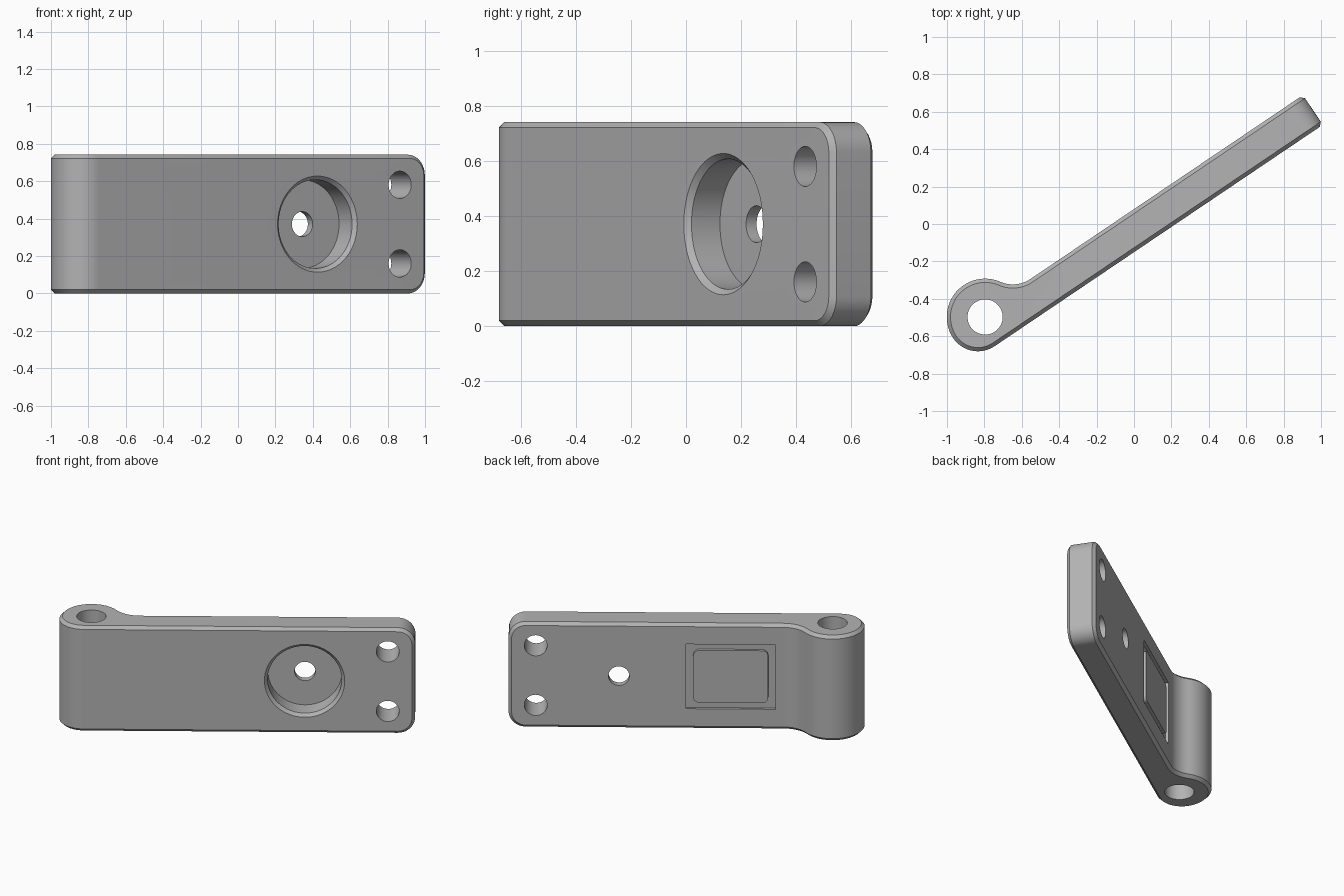
import bpy, bmesh
from math import radians, cos, sin, atan2, hypot, pi
from mathutils import Matrix, Vector

if "Cube" in bpy.data.objects:
    bpy.data.objects.remove(bpy.data.objects["Cube"])

# Dimensions in the arm's own frame: u along the arm, v towards the back, z up
ANGLE = radians(34)
HEIGHT, CHAMFER = 0.742, 0.02
FRONT, BACK, END = -0.125, 0.066, 1.134
BOSS, BOSS_R = Vector((-0.938, 0.033)), 0.205
NOSE_R, FILLET_R = 0.16, 0.168
MID_Z = HEIGHT / 2

grey = bpy.data.materials.new("plain grey")
grey.use_nodes = True
colour = (0.45, 0.45, 0.45, 1)
grey.diffuse_color = colour
grey.node_tree.nodes["Principled BSDF"].inputs["Base Color"].default_value = colour


def to_object(bm, name):
    bmesh.ops.recalc_face_normals(bm, faces=bm.faces)
    mesh = bpy.data.meshes.new(name)
    bm.to_mesh(mesh)
    bm.free()
    mesh.materials.append(grey)
    obj = bpy.data.objects.new(name, mesh)
    bpy.context.collection.objects.link(obj)
    return obj


def arc(centre, radius, start, stop, steps):
    return [centre + radius * Vector((cos(a), sin(a)))
            for a in (start + (stop - start) * i / steps for i in range(steps + 1))]


def cylinder(name, u, v, z, radius, length, top=None, upright=False):
    """Cylinder or cone centred at a point, pointing along v (or z if upright)."""
    bm = bmesh.new()
    turn = Matrix() if upright else Matrix.Rotation(-pi / 2, 4, "X")
    bmesh.ops.create_cone(bm, cap_ends=True, segments=64, radius1=radius,
                          radius2=radius if top is None else top, depth=length,
                          matrix=Matrix.Translation((u, v, z)) @ turn)
    return to_object(bm, name)


def box(name, centre, size, corner=0):
    """Box, with the edges that run along v rounded when a corner is given."""
    bm = bmesh.new()
    bmesh.ops.create_cube(bm, size=1, matrix=Matrix.Translation(centre) @ Matrix.Diagonal((*size, 1)))
    if corner:
        edges = [e for e in bm.edges if abs(e.verts[0].co.y - e.verts[1].co.y) > 0.01]
        bmesh.ops.bevel(bm, geom=edges, offset=corner, segments=6, profile=0.5, affect="EDGES")
    return to_object(bm, name)


def apply_modifier(obj, kind, **settings):
    mod = obj.modifiers.new(kind.title(), kind)
    for key, value in settings.items():
        setattr(mod, key, value)
    with bpy.context.temp_override(object=obj, active_object=obj):
        bpy.ops.object.modifier_apply(modifier=mod.name)


def cut(obj, cutter):
    apply_modifier(obj, "BOOLEAN", object=cutter, operation="DIFFERENCE", solver="EXACT")
    bpy.data.objects.remove(cutter)


# Outline: boss circle, smaller nose arc into the front, concave fillet into the back
nose_v = FRONT + NOSE_R
nose = Vector((BOSS.x - ((BOSS_R - NOSE_R) ** 2 - (nose_v - BOSS.y) ** 2) ** 0.5, nose_v))
fillet_v = BACK + FILLET_R
fillet = Vector((BOSS.x + ((BOSS_R + FILLET_R) ** 2 - (fillet_v - BOSS.y) ** 2) ** 0.5, fillet_v))
to_fillet, to_nose = fillet - BOSS, nose - BOSS
join = atan2(to_fillet.y, to_fillet.x)
meet = atan2(to_nose.y, to_nose.x) % (2 * pi)
outline = [Vector((END, FRONT)), Vector((END, BACK))]
outline += arc(fillet, FILLET_R, 1.5 * pi, pi + join, 12)
outline += arc(BOSS, BOSS_R, join, meet, 32)[1:]
outline += arc(nose, NOSE_R, meet, 1.5 * pi, 18)[1:]

# Arm: extruded outline, rounded free end, chamfered all round
bm = bmesh.new()
base = bm.faces.new([bm.verts.new((p.x, p.y, 0)) for p in outline])
raised = bmesh.ops.extrude_face_region(bm, geom=[base])
bmesh.ops.translate(bm, vec=(0, 0, HEIGHT),
                    verts=[g for g in raised["geom"] if isinstance(g, bmesh.types.BMVert)])
end_edges = [e for e in bm.edges
             if all(v.co.x > END - 0.001 for v in e.verts)
             and abs(e.verts[0].co.y - e.verts[1].co.y) > 0.01]
bmesh.ops.bevel(bm, geom=end_edges, offset=0.11, segments=10, profile=0.5, affect="EDGES")
arm = to_object(bm, "hinge_arm")
apply_modifier(arm, "BEVEL", width=CHAMFER, segments=1, limit_method="ANGLE",
               angle_limit=radians(40), use_clamp_overlap=False)

# Pivot hole through the boss
cut(arm, cylinder("pivot_cutter", BOSS.x, BOSS.y, MID_Z, 0.094, 2, upright=True))

# Two screw holes near the free end
for side in (-1, 1):
    cut(arm, cylinder("screw_cutter", 0.96, 0, MID_Z + side * 0.21, 0.073, 1))

# Round pocket in the front with a chamfered rim and a through hole
POCKET_U, POCKET_R, DEPTH = 0.428, 0.237, 0.145
cut(arm, cylinder("pocket_cutter", POCKET_U, FRONT, MID_Z, POCKET_R, 2 * DEPTH))
cut(arm, cylinder("rim_cutter", POCKET_U, FRONT, MID_Z, POCKET_R + 2 * CHAMFER,
                  2 * CHAMFER, top=POCKET_R))
cut(arm, cylinder("through_cutter", POCKET_U, 0, MID_Z, 0.067, 1))

# Shallow rectangular groove around a plain pad on the back
groove = box("groove_cutter", (-0.287, BACK, MID_Z), (0.57, 0.04, 0.455))
cut(groove, box("pad", (-0.287, BACK, MID_Z), (0.48, 0.2, 0.37), corner=0.04))
cut(arm, groove)

# Swing the arm into place
arm.data.transform(Matrix.Rotation(ANGLE, 4, "Z"))
arm.data.materials.clear()
arm.data.materials.append(grey)
for poly in arm.data.polygons:
    poly.material_index = 0
bpy.ops.object.select_all(action="DESELECT")
arm.select_set(True)
bpy.context.view_layer.objects.active = arm
bpy.ops.object.shade_smooth_by_angle(angle=radians(30))
